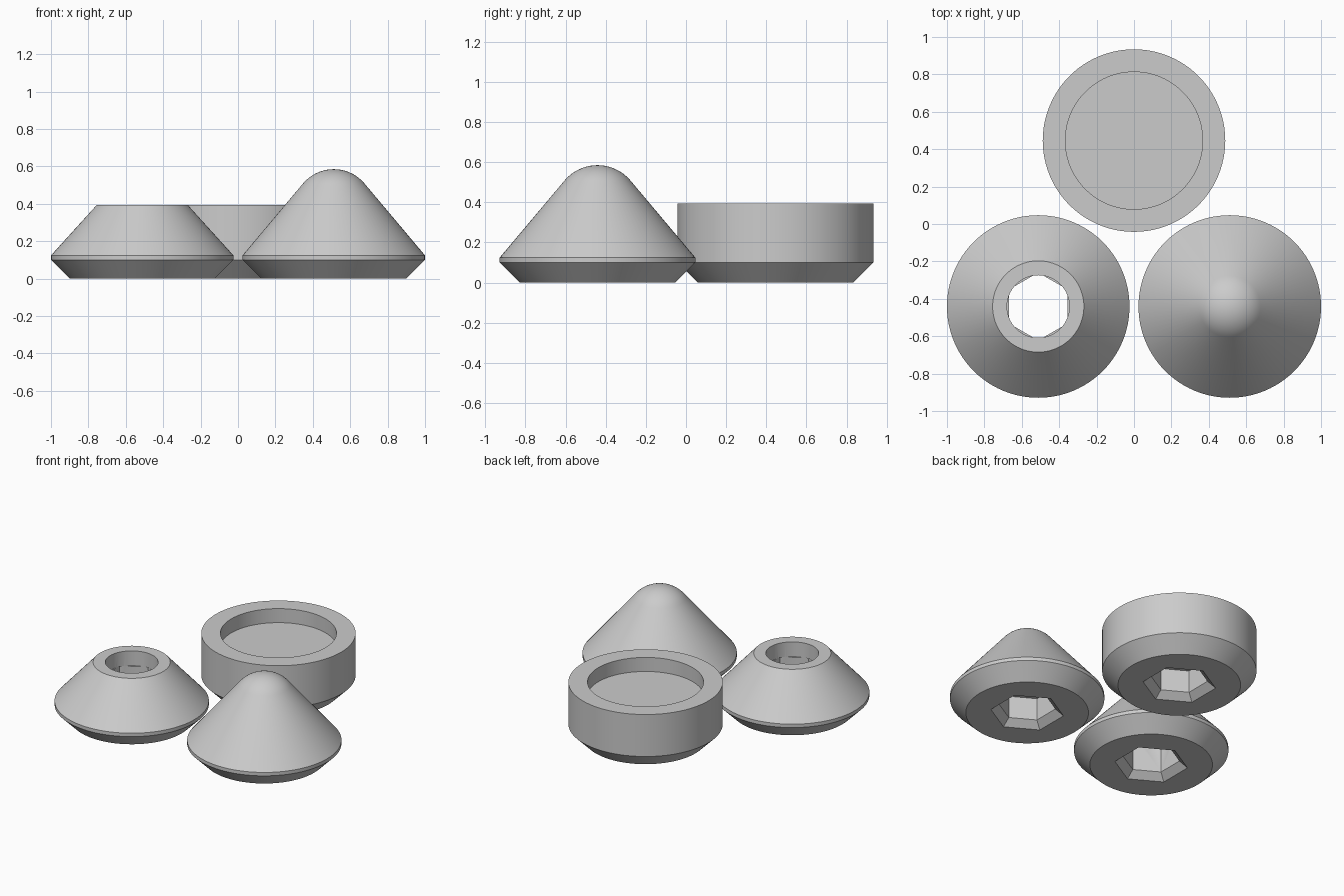
import bpy
import bmesh
import math

if "Cube" in bpy.data.objects:
    bpy.data.objects.remove(bpy.data.objects["Cube"])

SEGMENTS = 96
R = 0.488          # outer radius of every cap
grey = bpy.data.materials.new("metal grey")
grey.diffuse_color = (0.6, 0.6, 0.6, 1)
grey.use_nodes = True
grey.node_tree.nodes["Principled BSDF"].inputs["Base Color"].default_value = grey.diffuse_color


def lathe(name, profile, centre, sides=SEGMENTS, phase=0.0):
    """Closed solid from (radius, z) points, bottom to top, capped at both ends."""
    bm = bmesh.new()
    rings = []
    for r, z in profile:
        count = 1 if r == 0 else sides
        rings.append([bm.verts.new((r * math.cos(phase + math.tau * i / sides),
                                    r * math.sin(phase + math.tau * i / sides), z))
                      for i in range(count)])
    for a, b in zip(rings, rings[1:]):
        for i in range(sides):
            j = (i + 1) % sides
            if len(b) == 1:
                bm.faces.new((a[i], a[j], b[0]))
            else:
                bm.faces.new((a[i], a[j], b[j], b[i]))
    bm.faces.new(rings[0][::-1])
    if len(rings[-1]) > 1:
        bm.faces.new(rings[-1])
    bmesh.ops.recalc_face_normals(bm, faces=bm.faces)
    mesh = bpy.data.meshes.new(name)
    bm.to_mesh(mesh)
    bm.free()
    mesh.materials.append(grey)
    obj = bpy.data.objects.new(name, mesh)
    obj.location = (*centre, 0)
    bpy.context.collection.objects.link(obj)
    return obj


def carve(obj, cutter):
    """Subtract the cutter, apply the cut and remove the cutter."""
    cutter.hide_render = True
    mod = obj.modifiers.new("cut", 'BOOLEAN')
    mod.operation = 'DIFFERENCE'
    mod.solver = 'EXACT'
    mod.object = cutter
    bpy.context.view_layer.objects.active = obj
    bpy.ops.object.modifier_apply(modifier=mod.name)
    bpy.data.objects.remove(cutter)


def cap(name, upper, centre, socket_top):
    """Cap with a chamfered base and a bevelled hexagonal socket underneath."""
    obj = lathe(name, [(R - 0.1, 0), (R, 0.1)] + upper, centre)
    socket = [(0.285, -0.05), (0.233, 0), (0.181, 0.045), (0.181, socket_top)]
    carve(obj, lathe("socket_cutter", socket, centre, 6, math.pi / 2))
    return obj


# truncated cone with a round hole meeting the socket
flat_cone = cap("flat_cone_cap", [(R, 0.124), (0.244, 0.393)], (-0.512, -0.441), 0.292)
carve(flat_cone, lathe("hole_cutter", [(0.167, 0.29), (0.167, 0.5)], (-0.512, -0.441)))

# pointed cone with a spherical tip tangent to its side
tip, top, slope = 0.215, 0.585, math.atan(1.19)
dome = [(tip * math.sin(slope * k / 12), top - tip + tip * math.cos(slope * k / 12))
        for k in range(12, 0, -1)]
round_cone = cap("round_cone_cap", [(R, 0.124)] + dome + [(0, top)], (0.512, -0.441), 0.2)

# cylinder with a shallow round recess on top
cup = cap("recessed_cap", [(R, 0.393)], (0, 0.446), 0.2)
carve(cup, lathe("recess_cutter", [(0.367, 0.295), (0.367, 0.5)], (0, 0.446)))

# smooth round walls, crisp edges
for obj in (flat_cone, round_cone, cup):
    bpy.ops.object.select_all(action='DESELECT')
    obj.select_set(True)
    bpy.context.view_layer.objects.active = obj
    bpy.ops.object.shade_smooth_by_angle(angle=math.radians(25))
